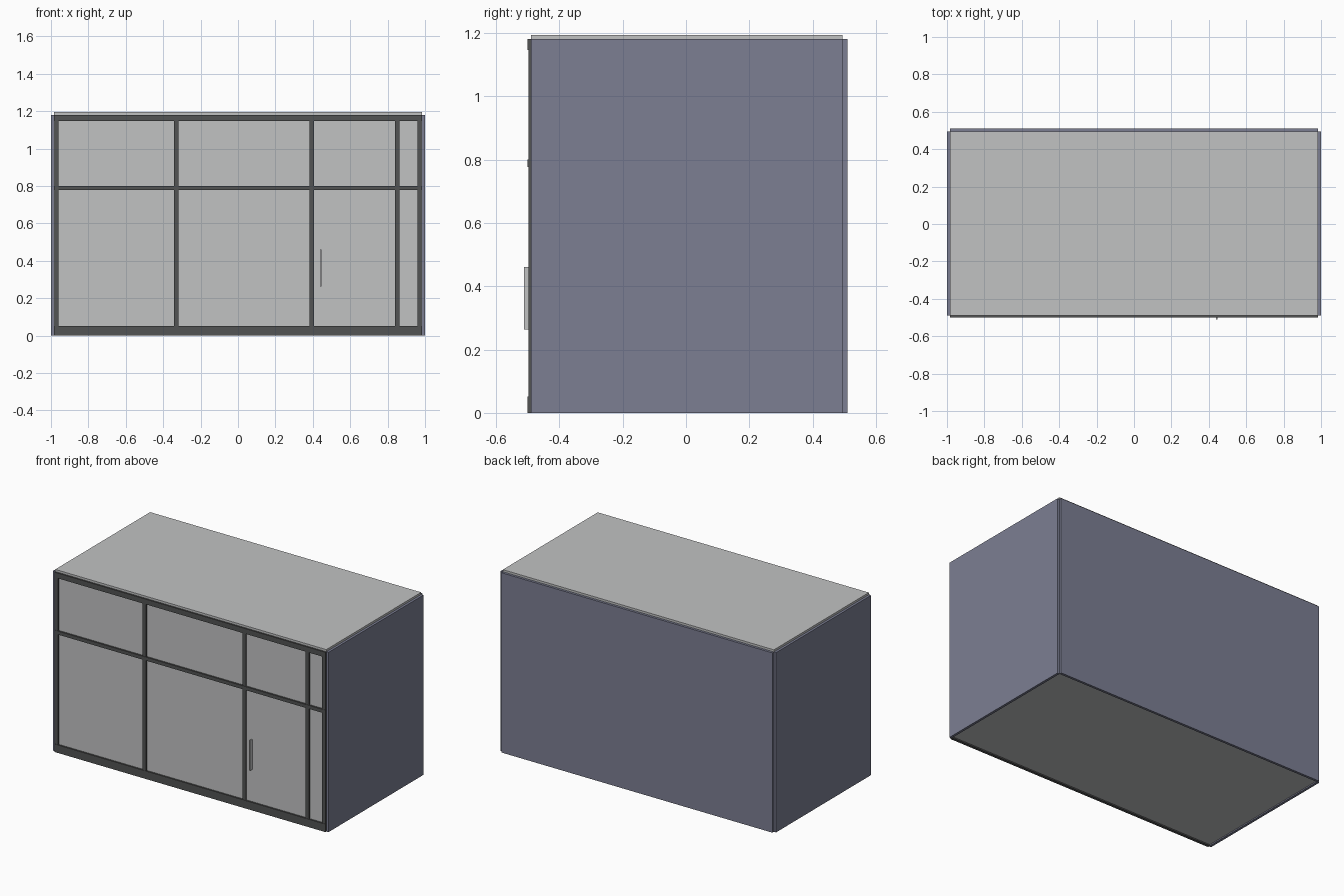
import bpy

old = bpy.data.objects.get("Cube")
if old:
    bpy.data.objects.remove(old, do_unlink=True)


def material(name, rgb):
    m = bpy.data.materials.new(name)
    m.use_nodes = True
    colour = (*rgb, 1)
    m.diffuse_color = colour
    m.node_tree.nodes["Principled BSDF"].inputs["Base Color"].default_value = colour
    return m


grey = material("light grey", (0.535, 0.54, 0.545))
slate = material("slate blue", (0.2, 0.21, 0.29))
dark = material("dark grey", (0.085, 0.087, 0.087))


def box(name, x, y, z, mat):
    """Box from (min, max) ranges along each axis."""
    bpy.ops.mesh.primitive_cube_add(size=1, location=[sum(r) / 2 for r in (x, y, z)])
    o = bpy.context.object
    o.name = name
    o.scale = [r[1] - r[0] for r in (x, y, z)]
    bpy.ops.object.transform_apply(location=False, rotation=False, scale=True)
    o.data.materials.append(mat)
    return o


W, H = 0.984, 1.18
span, depth = (-W, W), (-0.49, 0.494)

# Shell panels
box("left_wall", (W, 1), depth, (0, H), slate)
box("right_wall", (-1, -W), depth, (0, H), slate)
box("back_wall", span, (0.494, 0.51), (0, H), slate)
box("roof", span, depth, (H, 1.194), grey)
box("floor", span, depth, (0.008, 0.022), grey)

# Glazing behind the front frame
box("front_glass", (-0.96, 0.96), (-0.489, -0.482), (0.05, 1.15), grey)

# Horizontal frame rails
for name, z in (("bottom_rail", (0, 0.052)),
                ("middle_rail", (0.777, 0.8)),
                ("top_rail", (1.146, H))):
    box(name, span, (-0.5, -0.482), z, dark)

# Vertical frame posts
for i, x in enumerate(((-W, -0.959), (-0.343, -0.319), (0.381, 0.405),
                       (0.84, 0.864), (0.959, W))):
    box(f"frame_post_{i + 1}", x, (-0.498, -0.482), (0.004, H - 0.004), dark)

# Door handle
box("door_handle", (0.438, 0.446), (-0.511, -0.488), (0.263, 0.46), grey)
